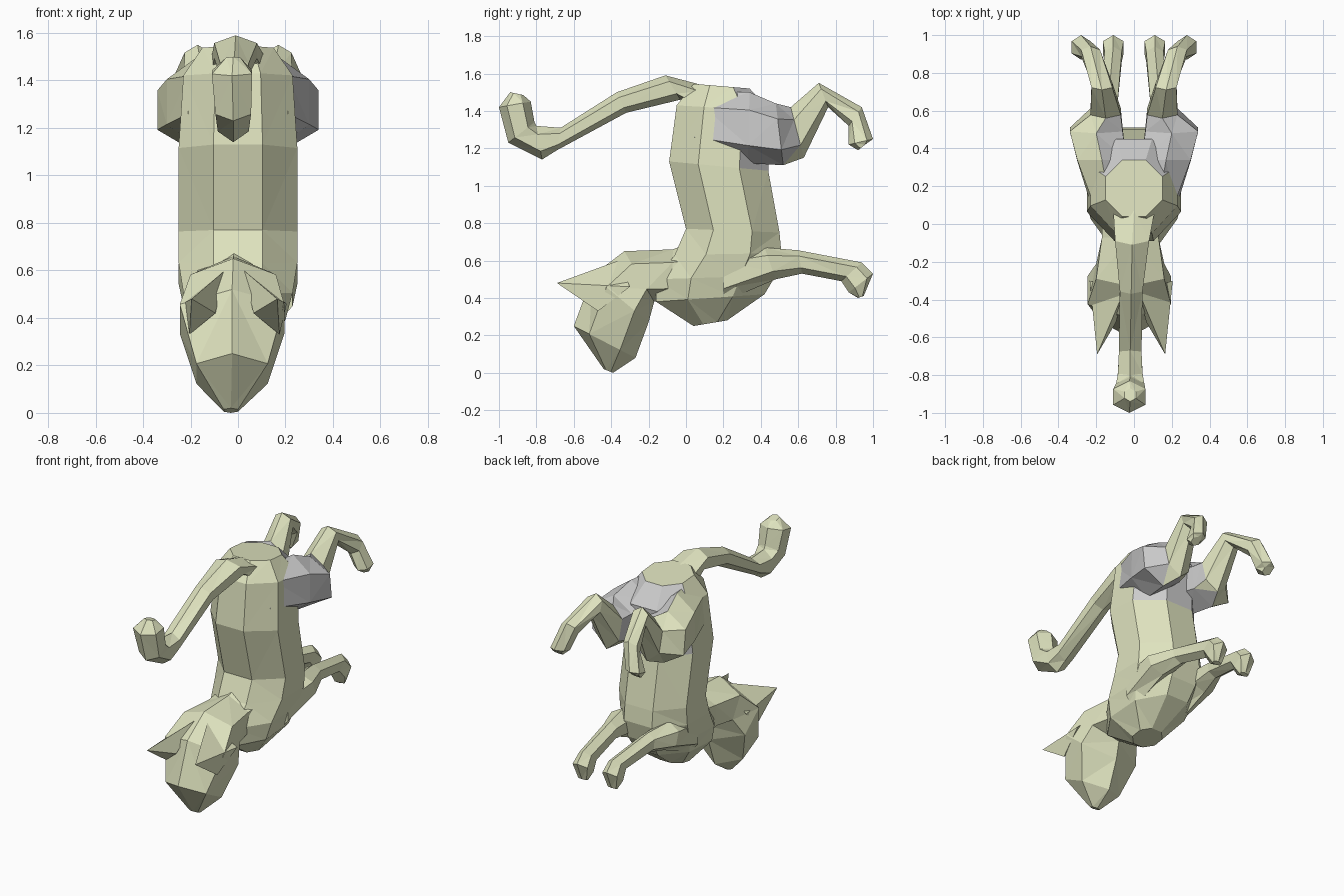
import bpy, bmesh
from math import sin, cos, pi
from mathutils import Vector

olive = bpy.data.materials.new("olive")
olive.diffuse_color = (0.74, 0.77, 0.52, 1)
grey = bpy.data.materials.new("grey")
grey.diffuse_color = (0.8, 0.8, 0.8, 1)


def finish(name, bm, is_grey=None):
    bmesh.ops.triangulate(bm, faces=bm.faces[:])
    bmesh.ops.recalc_face_normals(bm, faces=bm.faces[:])
    if is_grey:
        for f in bm.faces:
            f.material_index = int(is_grey(f.calc_center_median()))
    me = bpy.data.meshes.new(name)
    bm.to_mesh(me)
    bm.free()
    me.materials.append(olive)
    me.materials.append(grey)
    ob = bpy.data.objects.new(name, me)
    bpy.context.collection.objects.link(ob)


def loft(name, sections, n=6, flat=False, side=1, is_grey=None):
    """Each section: (yA, zA, yB, zB, x centre, half width); A and B lie on the side outline."""
    bm = bmesh.new()
    rings = []
    off = pi / n if flat else 0
    k = 1 / cos(pi / n) if flat else 1
    wide = max(sin(2 * pi * i / n + off) for i in range(n))
    for ya, za, yb, zb, x, w in sections:
        c = Vector((x * side, (ya + yb) / 2, (za + zb) / 2))
        h = Vector((0, ya - yb, za - zb)) / 2 * k
        ring = []
        for i in range(n):
            a = 2 * pi * i / n + off
            ring.append(bm.verts.new(c + h * cos(a) + Vector((w / wide * sin(a), 0, 0))))
        rings.append(ring)
    for r, q in zip(rings, rings[1:]):
        for i in range(n):
            j = (i + 1) % n
            bm.faces.new((r[i], r[j], q[j], q[i]))
    bm.faces.new(rings[0])
    bm.faces.new(rings[-1])
    finish(name, bm, is_grey)


# Upright torso, rump at the top and chest at the bottom
loft("body", [
    (0.04, 1.545, 0.34, 1.52, 0, 0.15),
    (-0.05, 1.43, 0.45, 1.40, 0, 0.23),
    (-0.09, 1.13, 0.44, 1.08, 0, 0.25),
    (0.0, 0.77, 0.50, 0.75, 0, 0.25),
    (-0.06, 0.63, 0.51, 0.64, 0, 0.25),
    (-0.16, 0.50, 0.48, 0.52, 0, 0.23),
    (-0.16, 0.38, 0.42, 0.42, 0, 0.20),
    (0.04, 0.25, 0.22, 0.28, 0, 0.09)],
    n=8, flat=True, is_grey=lambda c: c.y > 0.25 and 1.0 < c.z < 1.5)

# Neck and downward-pointing head
loft("head", [
    (0.03, 0.70, 0.06, 0.32, -0.01, 0.16),
    (-0.07, 0.66, -0.08, 0.38, -0.02, 0.15),
    (-0.33, 0.65, -0.17, 0.38, -0.02, 0.18),
    (-0.50, 0.52, -0.20, 0.27, -0.025, 0.22),
    (-0.60, 0.25, -0.27, 0.08, -0.025, 0.15),
    (-0.44, 0.02, -0.39, 0.0, -0.03, 0.03)])

# Ears: three-sided spikes
for s, label in ((-1, "left"), (1, "right")):
    bm = bmesh.new()
    pts = [(0.22, -0.30, 0.46), (0.04, -0.36, 0.60), (0.08, -0.52, 0.42),
           (0.19, -0.47, 0.33), (0.18, -0.69, 0.48)]
    v = [bm.verts.new((s * x - 0.015, y, z)) for x, y, z in pts]
    for i in range(4):
        bm.faces.new((v[i], v[(i + 1) % 4], v[4]))
    bm.faces.new(v[:4])
    finish(label + "_ear", bm)

# Tail with curled tip
loft("tail", [
    (0.08, 1.54, 0.05, 1.40, 0, 0.11),
    (-0.11, 1.59, -0.03, 1.46, -0.01, 0.09),
    (-0.37, 1.50, -0.32, 1.39, -0.015, 0.06),
    (-0.67, 1.31, -0.69, 1.19, -0.02, 0.06),
    (-0.80, 1.32, -0.77, 1.14, -0.02, 0.065),
    (-0.81, 1.34, -0.95, 1.23, -0.02, 0.075),
    (-0.83, 1.45, -1.00, 1.42, -0.025, 0.085),
    (-0.87, 1.485, -0.94, 1.50, -0.02, 0.03)])

# Legs, mirrored left and right
for s, label in ((-1, "left"), (1, "right")):
    loft(label + "_hind_leg", [
        (0.12, 1.50, 0.02, 1.18, 0.13, 0.08),
        (0.34, 1.50, 0.33, 1.12, 0.17, 0.13),
        (0.48, 1.44, 0.52, 1.11, 0.20, 0.14),
        (0.56, 1.42, 0.63, 1.15, 0.15, 0.08),
        (0.71, 1.55, 0.76, 1.42, 0.17, 0.055),
        (0.94, 1.42, 0.87, 1.32, 0.23, 0.05),
        (1.00, 1.25, 0.87, 1.22, 0.28, 0.05),
        (0.97, 1.23, 0.92, 1.19, 0.29, 0.03)],
        side=s, is_grey=lambda c, s=s: 0.15 < c.y < 0.58 and (s > 0 or c.x > -0.15))
    loft(label + "_front_leg", [
        (0.20, 0.66, 0.20, 0.38, 0.17, 0.06),
        (0.42, 0.67, 0.48, 0.50, 0.17, 0.08),
        (0.60, 0.655, 0.62, 0.53, 0.14, 0.05),
        (0.94, 0.59, 0.83, 0.49, 0.11, 0.045),
        (1.00, 0.53, 0.87, 0.43, 0.11, 0.055),
        (0.95, 0.41, 0.92, 0.40, 0.11, 0.03)], side=s)
